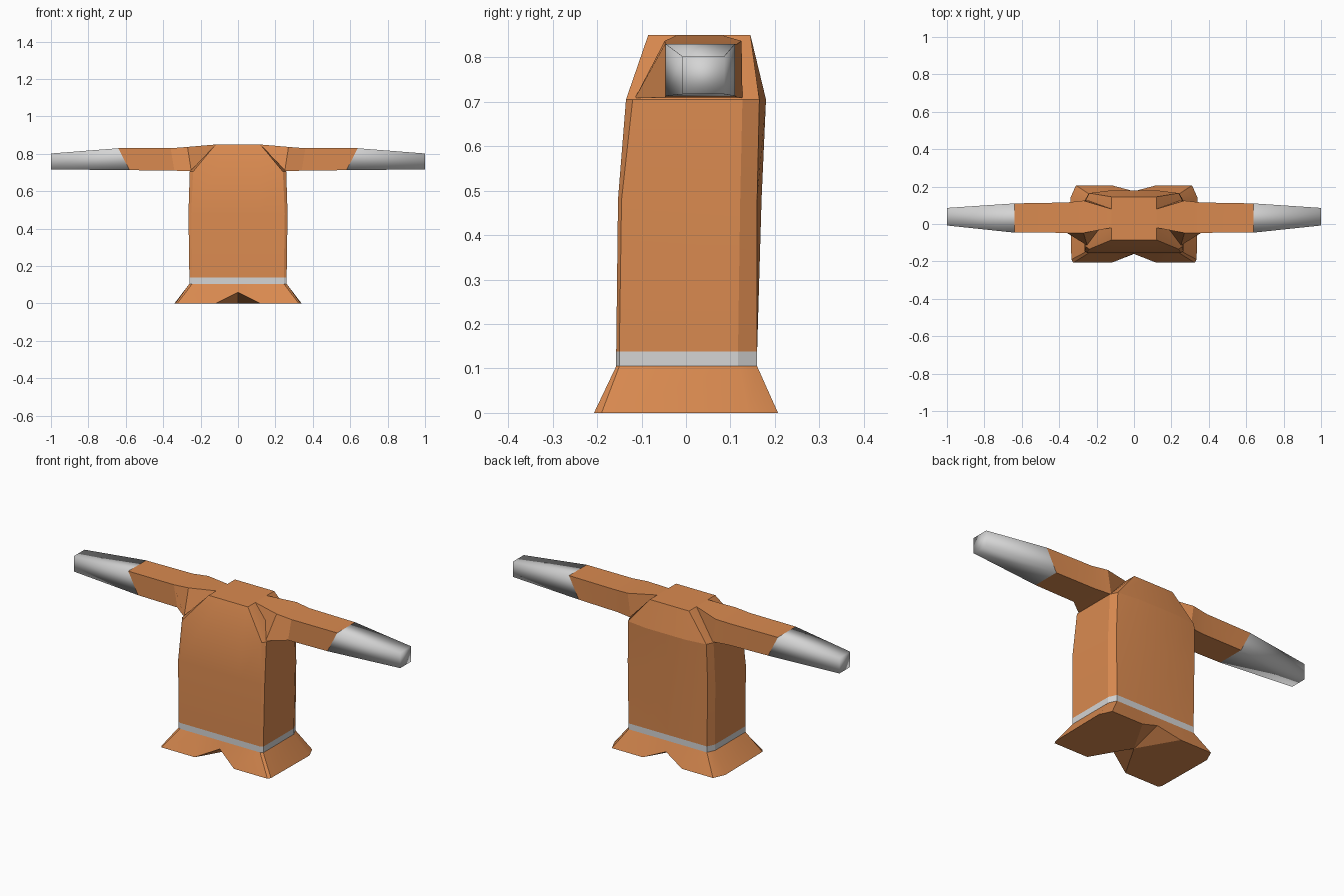
import bpy
import bmesh
import math

cube = bpy.data.objects.get("Cube")
if cube:
    bpy.data.objects.remove(cube, do_unlink=True)


def material(name, rgb):
    m = bpy.data.materials.new(name)
    m.use_nodes = True
    m.diffuse_color = (*rgb, 1)
    bsdf = m.node_tree.nodes["Principled BSDF"]
    bsdf.inputs["Base Color"].default_value = (*rgb, 1)
    bsdf.inputs["Roughness"].default_value = 0.8
    return m


orange = material("orange cloth", (0.70, 0.255, 0.08))
grey = material("light grey", (0.66, 0.66, 0.66))


def loft(name, rings, mat, angle, cap_start=False, cap_end=False, hub=None):
    """Skin a list of equal-length rings; hub closes the first ring as a fan."""
    bm = bmesh.new()
    loops = [[bm.verts.new(p) for p in ring] for ring in rings]
    n = len(loops[0])
    for a, b in zip(loops, loops[1:]):
        for i in range(n):
            j = (i + 1) % n
            bm.faces.new((a[i], a[j], b[j], b[i]))
    if hub:
        centre = bm.verts.new(hub)
        for i in range(n):
            bm.faces.new((centre, loops[0][(i + 1) % n], loops[0][i]))
    if cap_start:
        bm.faces.new(loops[0][::-1])
    if cap_end:
        bm.faces.new(loops[-1])
    bmesh.ops.recalc_face_normals(bm, faces=bm.faces)
    mesh = bpy.data.meshes.new(name)
    bm.to_mesh(mesh)
    bm.free()
    mesh.materials.append(mat)
    obj = bpy.data.objects.new(name, mesh)
    bpy.context.collection.objects.link(obj)
    bpy.ops.object.select_all(action="DESELECT")
    obj.select_set(True)
    bpy.context.view_layer.objects.active = obj
    bpy.ops.object.shade_smooth_by_angle(angle=math.radians(angle))
    return obj


def body_ring(z, half, front_lift=0, back_lift=0):
    """Mirror a half outline, running front centre to back centre, across x = 0."""
    pts = [(x, y, z) for x, y in half]
    pts[0] = (*half[0], z + front_lift)
    pts[-1] = (*half[-1], z + back_lift)
    return pts + [(-x, y, h) for x, y, h in pts[-2:0:-1]]


# Half outlines of the body, from the hem up
hem = [(0, -.16), (.12, -.207), (.325, -.207), (.335, -.19),
       (.34, .14), (.31, .207), (.12, .207), (0, .175)]
waist = [(0, -.157), (.12, -.157), (.245, -.157), (.26, -.15),
         (.26, .117), (.24, .16), (.12, .16), (0, .16)]
chest = [(0, -.153), (.12, -.153), (.25, -.153), (.265, -.145),
         (.265, .122), (.245, .16), (.12, .17), (0, .17)]
shoulder = [(0, -.135), (.12, -.135), (.24, -.135), (.258, -.12),
            (.258, .127), (.24, .165), (.12, .18), (0, .18)]
neck = [(0, -.085), (.06, -.085), (.12, -.085), (.12, -.02),
        (.12, .08), (.12, .145), (.06, .145), (0, .145)]

# Flared hem with a notch at the front and back
loft("flared_hem", [body_ring(0, hem, .06, .05), body_ring(.105, waist)],
     orange, 25, hub=(0, 0, 0))

# Grey belt
loft("belt", [body_ring(.105, waist), body_ring(.138, waist)], grey, 20)

# Torso with sloping shoulders
loft("torso", [body_ring(.138, waist), body_ring(.48, chest),
               body_ring(.705, shoulder), body_ring(.85, neck)],
     orange, 15, cap_end=True)


def arm_ring(side, x_top, x_low, y_top, y_low, z_top, z_low):
    """Four corners of an arm section: top front, top back, low back, low front."""
    return [(side * x_top, y_top[0], z_top), (side * x_top, y_top[1], z_top),
            (side * x_low, y_low[1], z_low), (side * x_low, y_low[0], z_low)]


# Straight sleeves and tapered hands
for side, word in ((1, "left"), (-1, "right")):
    cuff = arm_ring(side, .64, .58, (-.046, .11), (-.046, .11), .83, .713)
    loft(word + "_sleeve", [
        arm_ring(side, .12, .12, (-.02, .08), (-.02, .08), .85, .72),
        arm_ring(side, .27, .25, (-.048, .125), (-.115, .127), .837, .708),
        arm_ring(side, .36, .34, (-.047, .115), (-.047, .115), .83, .71),
        cuff], orange, 20, cap_start=True)
    loft(word + "_hand", [
        cuff,
        arm_ring(side, 1, 1, (-.008, .086), (-.008, .086), .802, .717)],
        grey, 180, cap_end=True)
